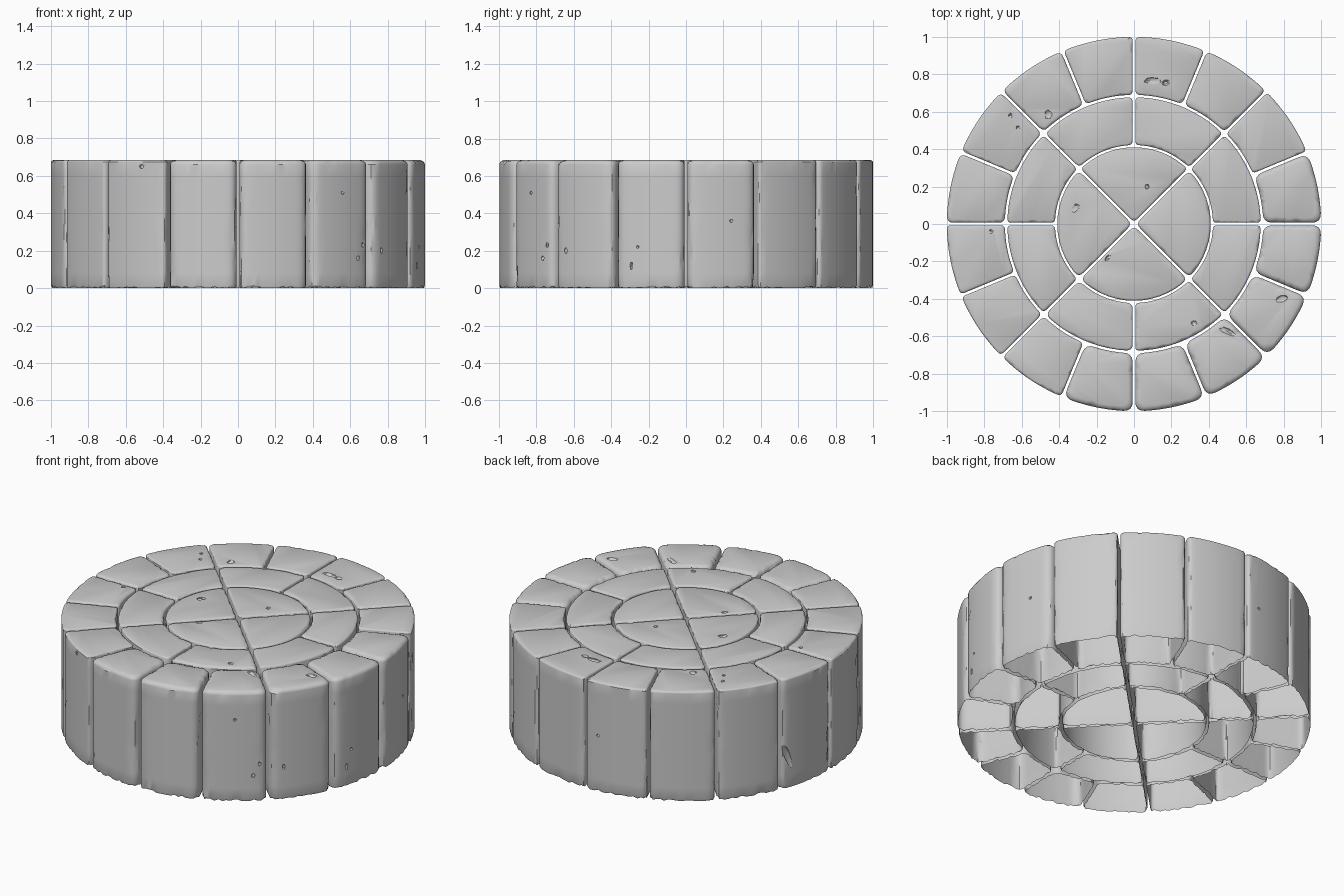
import bpy, bmesh, random
from math import sin, cos, asin, pi, radians, atan2, hypot, degrees
from mathutils import Vector, Matrix

if "Cube" in bpy.data.objects:
    bpy.data.objects.remove(bpy.data.objects["Cube"])

random.seed(4)
H = 0.685          # height of the dais
GAP = 0.007        # half gap between stones

# chips: x, y, z, length, width, depth, turn in degrees (top face or outer wall)
PITS = [(0.10, 0.765, H, .045, .018, .012, 0), (0.17, 0.755, H, .022, .015, .01, 20),
        (-0.66, 0.58, H, .01, .012, .01, 0), (-0.62, 0.515, H, .01, .01, .01, 0),
        (-0.315, 0.085, H, .026, .018, .012, 40), (0.07, 0.20, H, .011, .013, .01, 0),
        (0.79, -0.40, H, .033, .018, .012, 20), (0.50, -0.575, H, .045, .015, .012, -25),
        (-0.765, -0.04, H, .012, .01, .01, 0), (-0.46, 0.585, H, .02, .025, .012, 0),
        (0.32, -0.53, H, .016, .014, .012, 0), (-0.14, -0.18, H, .02, .01, .01, 45)]
# chips in the outer wall: angle, z, height, width, depth, lean
WALL_PITS = [(160, .20, .09, .02, .014, 22), (-50, .16, .014, .012, .01, 0),
             (-48, .23, .014, .01, .01, 0), (-56, .51, .01, .01, .008, 0),
             (-121, .65, .012, .014, .01, 0), (14, .36, .01, .01, .008, 0),
             (-40, .20, .018, .01, .01, 0), (-15, .22, .008, .008, .008, 0),
             (-17, .12, .022, .009, .01, 0), (95, .35, .01, .01, .008, 0)]


def outline(r0, r1, a0, a1, inset, corner):
    """Rounded ring-sector outline, always with the same point count."""
    d = GAP + inset
    ro = r1 - inset
    ang = lambda r: (a0 + asin(d / r), a1 - asin(d / r))
    polar = lambda r, a: Vector((r * cos(a), r * sin(a)))
    arc = lambda r, s, e: (lambda t: polar(r, s + (e - s) * t))
    ri = r0 + inset if r0 > 0 else d / sin((a1 - a0) / 2)
    o0, o1 = ang(ro)
    i0, i1 = ang(ri) if r0 > 0 else ((a0 + a1) / 2,) * 2
    pa, pb, pc, pe = polar(ro, o0), polar(ro, o1), polar(ri, i1), polar(ri, i0)
    edges = [(arc(ro, o0, o1), ro * (o1 - o0)), (lambda t: pb.lerp(pc, t), (pb - pc).length)]
    if r0 > 0:
        edges.append((arc(ri, i1, i0), ri * (i1 - i0)))
    edges.append((lambda t: pe.lerp(pa, t), (pe - pa).length))
    pts, n = [], 12
    for k, (f, ln) in enumerate(edges):
        g, ln2 = edges[(k + 1) % len(edges)]
        c = corner / ln
        pts += [f(c + (1 - 2 * c) * i / n) for i in range(n + 1)]
        p, m, q = f(1 - c), f(1), g(corner / ln2)
        for t in (.25, .5, .75):
            pts.append(p * (1 - t) ** 2 + m * 2 * t * (1 - t) + q * t * t)
    return pts


def cutter(mats):
    bm = bmesh.new()
    for m in mats:
        res = bmesh.ops.create_icosphere(bm, subdivisions=2, radius=1)
        for v in res["verts"]:
            v.co = m @ (v.co * random.uniform(.82, 1.15))
    me = bpy.data.meshes.new("chip_cutter")
    bm.to_mesh(me)
    bm.free()
    ob = bpy.data.objects.new("chip_cutter", me)
    ob.hide_render = True
    bpy.context.collection.objects.link(ob)
    return ob


def chips_for(r0, r1, a0, a1):
    mid = (a0 + a1) / 2
    inside = lambda a: abs((a - mid + pi) % (2 * pi) - pi) < (a1 - a0) / 2
    mats = []
    for x, y, z, l, w, dp, turn in PITS:
        if r0 < hypot(x, y) < r1 and inside(atan2(y, x)):
            mats.append(Matrix.Translation((x, y, z)) @ Matrix.Rotation(radians(turn), 4, 'Z')
                        @ Matrix.Diagonal((l, w, dp, 1)))
    for a, z, h, w, dp, lean in WALL_PITS:
        if r1 > .9 and inside(radians(a)):
            mats.append(Matrix.Rotation(radians(a), 4, 'Z') @ Matrix.Translation((.997, 0, z))
                        @ Matrix.Rotation(radians(lean), 4, 'X') @ Matrix.Diagonal((dp, w, h, 1)))
    return mats


def stone(name, r0, r1, a0, a1, bevel, corner):
    # stacked outline loops: foot, wall, rounded top edge
    b = bevel
    levels = [(0, .004), (.015, 0)] + [(.015 + (H - b - .015) * i / 10, 0) for i in range(1, 11)]
    levels += [(H - b * .62, b * .1), (H - b * .25, b * .4), (H, b)]
    count = len(outline(r0, r1, a0, a1, 0, corner))
    wear = [random.choice((0, 0, 0, 0, 0, 0, .002, .006)) for _ in range(count)]
    bm = bmesh.new()
    loops = []
    for z, ins in levels:
        base = outline(r0, r1, a0, a1, ins, corner)
        worn = outline(r0, r1, a0, a1, ins + .01, corner)
        loop = []
        for i, p in enumerate(base):
            k = wear[i] if z > H - b * .7 else 0
            if 0.01 < z < H - b and i % 16 in (12, 13, 14, 15, 0) and random.random() < .1:
                k = .004                      # nicks on the upright edges
            q = p.lerp(worn[i], k / .01)
            loop.append(bm.verts.new((q.x, q.y, z)))
        loops.append(loop)
    for lo, up in zip(loops, loops[1:]):
        for i in range(count):
            j = (i + 1) % count
            bm.faces.new((lo[i], lo[j], up[j], up[i]))
    bm.faces.new(loops[-1])
    bm.faces.new(loops[0][::-1])
    me = bpy.data.meshes.new(name)
    bm.to_mesh(me)
    bm.free()
    ob = bpy.data.objects.new(name, me)
    bpy.context.collection.objects.link(ob)

    # chipped pits
    mats = chips_for(r0, r1, a0, a1)
    if mats:
        cut = cutter(mats)
        mod = ob.modifiers.new("chips", 'BOOLEAN')
        mod.operation, mod.solver, mod.object = 'DIFFERENCE', 'EXACT', cut
        dg = bpy.context.evaluated_depsgraph_get()
        new = bpy.data.meshes.new_from_object(ob.evaluated_get(dg))
        ob.modifiers.clear()
        ob.data = new
        bpy.data.objects.remove(cut)

    # open underside with a ragged rim
    bm = bmesh.new()
    bm.from_mesh(ob.data)
    foot = [f for f in bm.faces if all(v.co.z < 1e-4 for v in f.verts)]
    bmesh.ops.delete(bm, geom=foot, context='FACES')
    for v in bm.verts:
        if v.co.z < 1e-4:
            v.co.z = random.choice((0, 0, 0, .003, .006, .01))
    bm.to_mesh(ob.data)
    bm.free()
    return ob


stones = []
# name, stones in ring, inner radius, outer radius, first joint angle
RINGS = [("centre_stone", 4, 0, .41, pi / 4), ("middle_stone", 8, .422, .677, 0),
         ("outer_stone", 16, .69, 1.0, 0)]
WORN = {0, 11, 12, 13, 14, 15}     # softer, more weathered outer stones
for name, n, r0, r1, start in RINGS:
    for k in range(n):
        worn = n == 16 and k in WORN
        stones.append(stone(f"{name}_{k + 1:02d}", r0, r1, start + 2 * pi * k / n,
                            start + 2 * pi * (k + 1) / n,
                            .024 if worn else random.uniform(.009, .014),
                            .05 if worn else random.uniform(.02, .035)))

# smooth shading with crisp edges
bpy.ops.object.select_all(action='DESELECT')
for ob in stones:
    ob.select_set(True)
bpy.context.view_layer.objects.active = stones[0]
bpy.ops.object.shade_smooth_by_angle(angle=radians(30))
